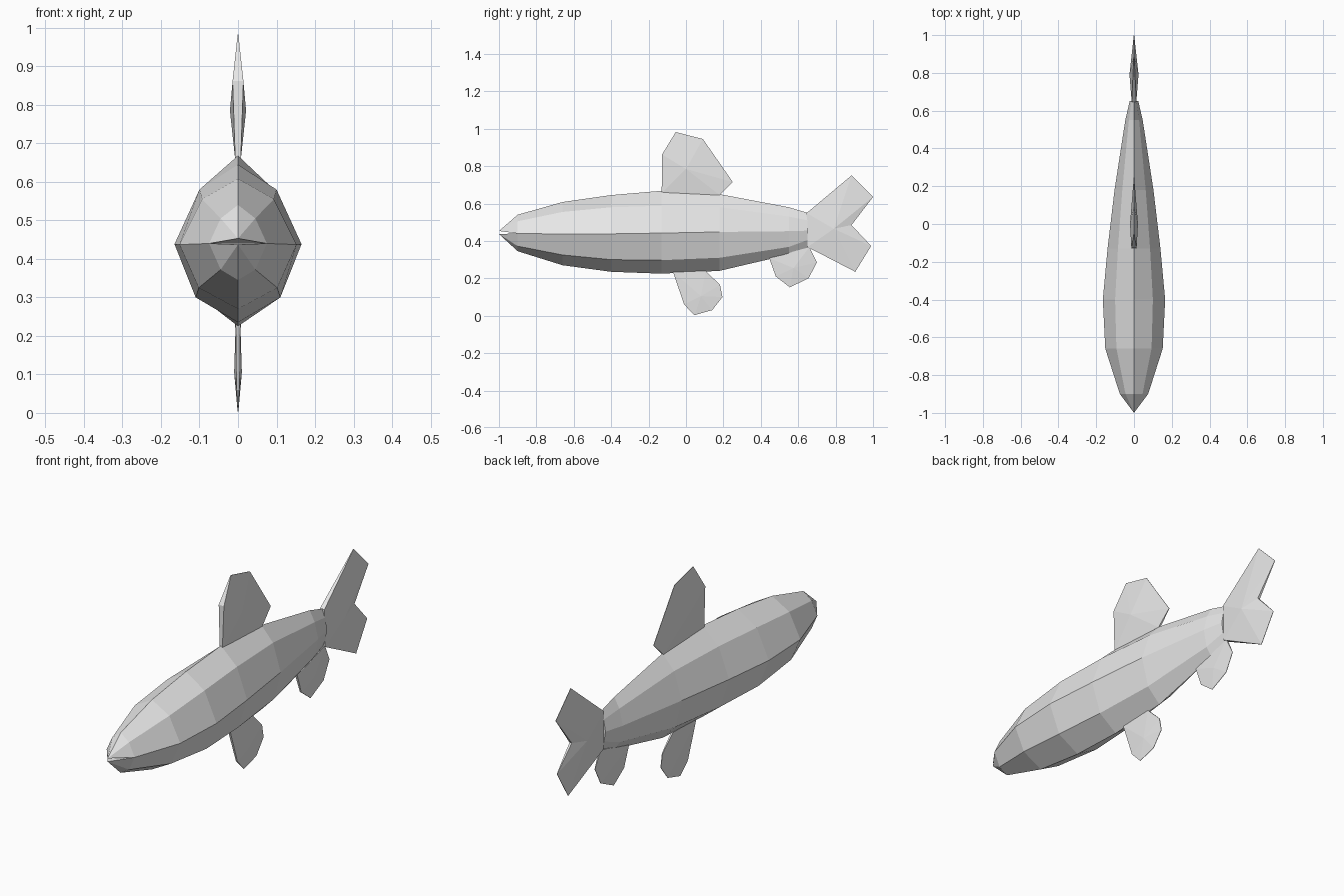
import bpy
import bmesh

if "Cube" in bpy.data.objects:
    bpy.data.objects.remove(bpy.data.objects["Cube"], do_unlink=True)

grey = bpy.data.materials.new("pale grey")
grey.use_nodes = True
grey.diffuse_color = (0.8, 0.8, 0.8, 1)
grey.node_tree.nodes["Principled BSDF"].inputs["Base Color"].default_value = (0.8, 0.8, 0.8, 1)


def finish(name, bm):
    """Weld, orient and turn a bmesh into a flat shaded object."""
    bmesh.ops.remove_doubles(bm, verts=bm.verts, dist=0.0005)
    bmesh.ops.recalc_face_normals(bm, faces=bm.faces)
    mesh = bpy.data.meshes.new(name)
    bm.to_mesh(mesh)
    bm.free()
    mesh.materials.append(grey)
    obj = bpy.data.objects.new(name, mesh)
    bpy.context.collection.objects.link(obj)
    return obj


# Body: eight-sided sections
# y, top z, shoulder (x, z), side (x, z), belly (x, z), bottom z
sections = [
    (-0.90, 0.540, 0.045, 0.505, 0.075, 0.440, 0.045, 0.372, 0.345),
    (-0.66, 0.608, 0.093, 0.555, 0.152, 0.437, 0.102, 0.325, 0.270),
    (-0.40, 0.645, 0.100, 0.580, 0.165, 0.438, 0.110, 0.300, 0.235),
    (-0.13, 0.668, 0.085, 0.588, 0.140, 0.442, 0.093, 0.297, 0.225),
    (0.18, 0.650, 0.062, 0.580, 0.103, 0.448, 0.068, 0.310, 0.240),
    (0.55, 0.580, 0.027, 0.530, 0.046, 0.452, 0.030, 0.368, 0.327),
    (0.65, 0.550, 0.013, 0.510, 0.023, 0.455, 0.015, 0.405, 0.365),
]
bm = bmesh.new()
rings = []
for y, top, sx, sz, mx, mz, bx, bz, bottom in sections:
    outline = [(0, top), (sx, sz), (mx, mz), (bx, bz), (0, bottom),
               (-bx, bz), (-mx, mz), (-sx, sz)]
    rings.append([bm.verts.new((x, y, z)) for x, z in outline])
for a, b in zip(rings, rings[1:]):
    for i in range(8):
        j = (i + 1) % 8
        bm.faces.new((a[i], a[j], b[j], b[i]))
bm.faces.new(rings[-1])

# Snout and lower jaw, with the mouth slit between them
head = rings[0]
upper_lip = bm.verts.new((0, -1.0, 0.453))
lower_lip = bm.verts.new((0, -1.0, 0.437))
for i in range(8):
    lip = lower_lip if 2 <= i < 6 else upper_lip
    bm.faces.new((head[i], head[(i + 1) % 8], lip))
for lip in (upper_lip, lower_lip):
    bm.faces.new((head[2], head[6], lip))
finish("body", bm)


def fin(name, hub, rim):
    """Lens-shaped fin: rim and hub points are (y, z, half width)."""
    bm = bmesh.new()
    sides = []
    for s in (1, -1):
        centre = bm.verts.new((s * hub[2], hub[0], hub[1]))
        edge = [bm.verts.new((s * w, y, z)) for y, z, w in rim]
        for a, b in zip(edge, edge[1:] + edge[:1]):
            bm.faces.new((a, b, centre))
        sides.append(edge)
    # Thin strip joining both sides
    left, right = sides
    for i in range(len(rim)):
        j = (i + 1) % len(rim)
        bm.faces.new((left[i], left[j], right[j], right[i]))
    bmesh.ops.dissolve_degenerate(bm, dist=0.0005, edges=bm.edges)
    finish(name, bm)


fin("dorsal_fin", (0.00, 0.785, 0.021), [
    (-0.130, 0.655, 0.007), (-0.128, 0.862, 0.014), (-0.055, 0.982, 0.001),
    (0.090, 0.945, 0.001), (0.250, 0.715, 0.001), (0.180, 0.645, 0.005)])

fin("tail_fin", (0.79, 0.465, 0.024), [
    (0.645, 0.549, 0.012), (0.885, 0.750, 0.001), (1.000, 0.635, 0.001),
    (0.885, 0.485, 0.006), (0.990, 0.373, 0.001), (0.905, 0.235, 0.001),
    (0.650, 0.367, 0.012)])

fin("pelvic_fin", (0.08, 0.105, 0.010), [
    (-0.070, 0.235, 0.006), (-0.010, 0.060, 0.004), (0.045, 0.003, 0.001),
    (0.140, 0.030, 0.001), (0.195, 0.100, 0.001), (0.182, 0.165, 0.002),
    (0.105, 0.240, 0.005)])

fin("anal_fin", (0.575, 0.255, 0.010), [
    (0.445, 0.308, 0.006), (0.480, 0.210, 0.004), (0.555, 0.152, 0.001),
    (0.655, 0.200, 0.001), (0.700, 0.285, 0.001), (0.660, 0.367, 0.005)])
